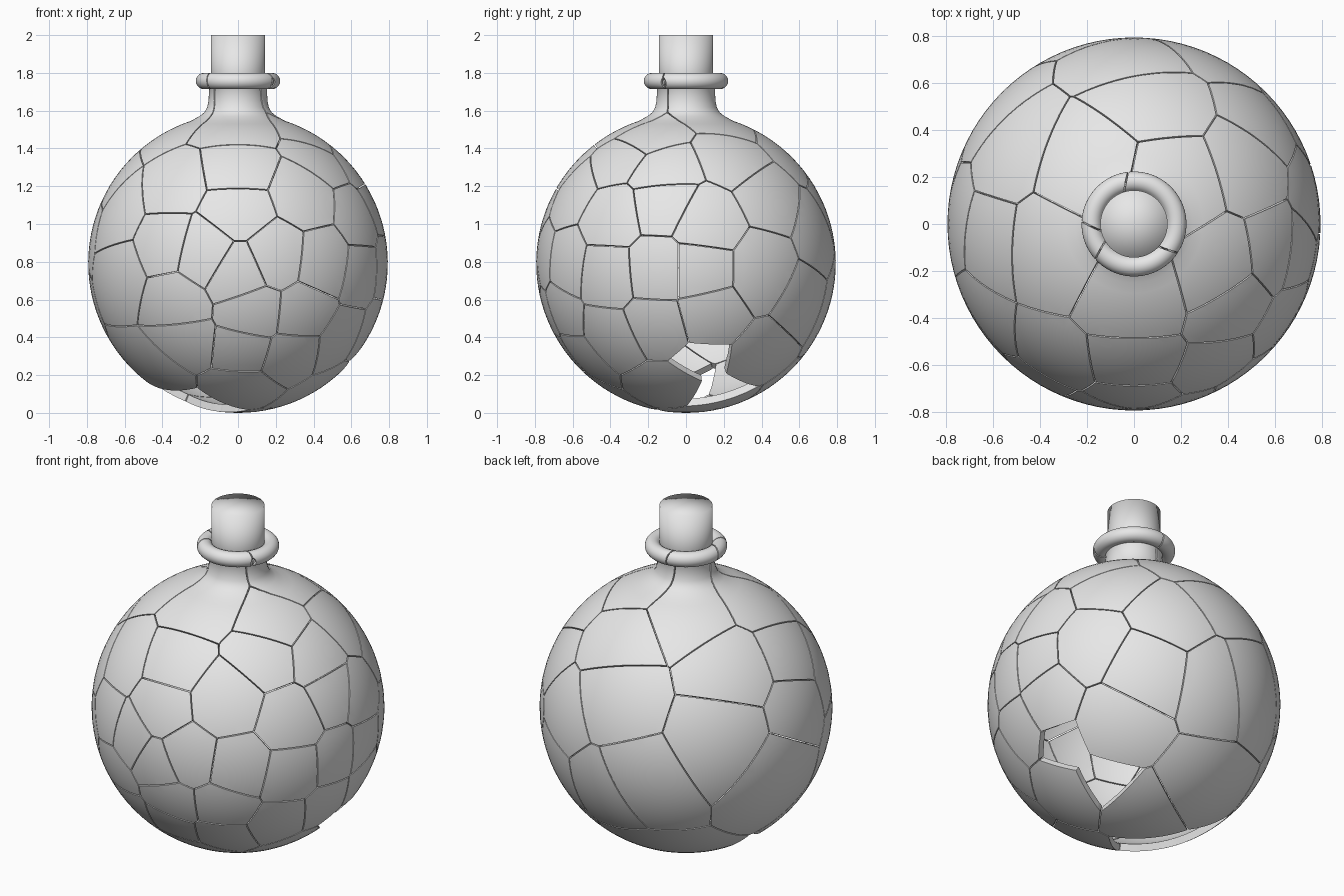
import bpy
import bmesh
from math import sin, cos, pi, radians, sqrt, asin
from mathutils import Vector

cube = bpy.data.objects.get("Cube")
if cube:
    bpy.data.objects.remove(cube, do_unlink=True)

RADIUS = 0.793      # bottle body, resting on the ground
GAP = 0.006         # width of a crack
SIDES = 96

grey = bpy.data.materials.new("pale_grey")
grey.use_nodes = True
grey.diffuse_color = (0.8, 0.8, 0.8, 1)
grey.node_tree.nodes["Principled BSDF"].inputs["Base Color"].default_value = (0.8, 0.8, 0.8, 1)


def lathe(profile):
    """Spin (radius, height) points around the z axis."""
    bm = bmesh.new()
    verts = [bm.verts.new((r, 0, z)) for r, z in profile]
    edges = [bm.edges.new(pair) for pair in zip(verts, verts[1:])]
    bmesh.ops.spin(bm, geom=verts + edges, cent=(0, 0, 0), axis=(0, 0, 1),
                   angle=2 * pi, steps=SIDES)
    bmesh.ops.remove_doubles(bm, verts=bm.verts, dist=0.0002)
    bmesh.ops.recalc_face_normals(bm, faces=bm.faces)
    for face in bm.faces:
        face.smooth = True
    return bm


def add_object(name, bm, z):
    mesh = bpy.data.meshes.new(name)
    bm.to_mesh(mesh)
    bm.free()
    mesh.materials.append(grey)
    obj = bpy.data.objects.new(name, mesh)
    obj.location.z = z
    bpy.context.collection.objects.link(obj)
    return obj


def on_sphere(azimuth, elevation, across, up):
    """Unit direction of a spot placed on the body as seen from one side."""
    az, el = radians(azimuth), radians(elevation)
    side = Vector((-sin(az), cos(az), 0))
    toward = Vector((cos(az) * cos(el), sin(az) * cos(el), sin(el)))
    a, b = across / RADIUS, up / RADIUS
    depth = sqrt(max(0, 1 - a * a - b * b))
    return (side * a + toward.cross(side) * b + toward * depth).normalized()


# Bottle outline, measured from the centre of the body
stop = pi / 2 - asin(0.25 / RADIUS)
outline = []
for i in range(49):
    t = -pi / 2 + (stop + pi / 2) * i / 48
    outline.append((RADIUS * cos(t), RADIUS * sin(t)))
outline += [(0.205, 0.777), (0.178, 0.798), (0.163, 0.825), (0.156, 0.86), (0.153, 0.925)]
for i in range(21):      # rounded lip ring
    t = radians(-125 + 275 * i / 20)
    outline.append((0.18 + 0.043 * cos(t), 0.964 + 0.043 * sin(t)))
bottle = lathe(outline)
whole = bpy.data.meshes.new("whole_bottle")
bottle.to_mesh(whole)
bottle.free()

# Missing chips: tiny cells that are left out
chips = [on_sphere(0, 0, 0.08, -0.52), on_sphere(0, 0, 0.15, -0.69),
         on_sphere(-90, 0, -0.23, -0.73)]

# Middles of the shards, grouped by the side they lie on
front = [(0, -.05), (.2, .04), (0, .28), (-.18, .06), (-.4, .11), (-.34, -.22),
         (.08, -.27), (.35, -.27), (.35, .36), (0, .5), (-.35, .41), (.02, -.47),
         (-.28, -.42), (.28, -.49), (.46, 0), (-.63, -.05), (-.63, .25),
         (0, -.66), (-.42, -.57)]
left = [(-.43, -.06), (-.15, -.04), (.07, -.04), (.1, .22), (-.4, .24), (-.12, .5),
        (-.15, -.34), (.12, -.28), (.42, -.04), (.45, .36), (-.4, -.4), (.25, .56),
        (-.12, .32), (-.35, .56), (-.1, -.66)]
top = [(-.2, .25), (.18, .18), (0, -.33), (.1, .53), (.38, -.2), (-.37, -.12), (-.55, .3)]
back_right = [(-.51, .04), (-.4, -.45), (.1, -.24), (.2, .25), (.5, .2), (.52, -.1),
              (.4, -.42)]
below = [(-.05, -.11), (.12, .2), (.52, .08), (.36, -.46), (-.2, -.52), (.07, -.58),
         (.25, .5), (-.42, .3)]

seeds = list(chips)
for azimuth, elevation, spots in ((-90, 0, front), (0, 0, left), (-90, 90, top),
                                  (135, 30, back_right), (45, -30, below)):
    for across, up in spots:
        spot = on_sphere(azimuth, elevation, across, up)
        if all((spot - other).length > 0.2 for other in seeds):
            seeds.append(spot)
weights = [-0.013 if i < len(chips) else 0 for i in range(len(seeds))]

# Cut one shard out of the whole bottle around every middle
cracked = bmesh.new()
for i, seed in enumerate(seeds):
    if i < len(chips):
        continue
    shard = bmesh.new()
    shard.from_mesh(whole)
    order = sorted(range(len(seeds)), key=lambda j: (seeds[j] - seed).length)
    for j in order[1:]:
        normal = seed - seeds[j]
        offset = (weights[j] - weights[i]) * RADIUS / normal.length + GAP / 2
        normal.normalize()
        bmesh.ops.bisect_plane(shard, geom=shard.verts[:] + shard.edges[:] + shard.faces[:],
                               dist=0.00001, plane_co=normal * offset, plane_no=normal,
                               clear_inner=True)
    piece = bpy.data.meshes.new("shard")
    shard.to_mesh(piece)
    shard.free()
    cracked.from_mesh(piece)
    bpy.data.meshes.remove(piece)
bpy.data.meshes.remove(whole)

body = add_object("cracked_bottle", cracked, RADIUS)
shell = body.modifiers.new("glass_thickness", 'SOLIDIFY')
shell.thickness = 0.04
shell.offset = -1
crisp = body.modifiers.new("crisp_rims", 'EDGE_SPLIT')
crisp.split_angle = radians(40)

# Stopper in the neck, softly shaded across its rim
add_object("stopper", lathe([(0, -0.2), (0.143, -0.2), (0.143, 0.2), (0, 0.2)]), 1.8)
